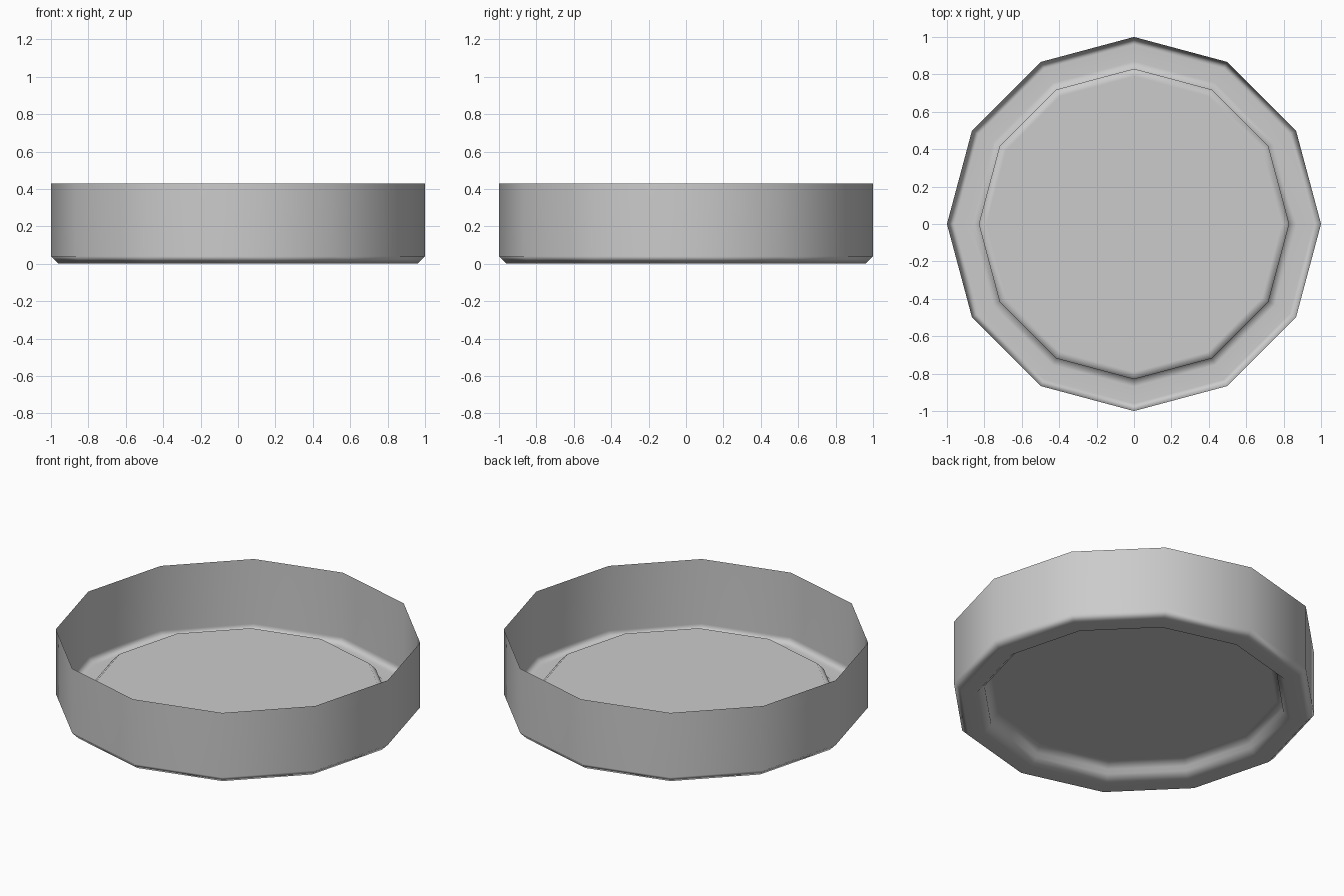
import bpy, bmesh
from math import cos, sin, pi

if "Cube" in bpy.data.objects:
    bpy.data.objects.remove(bpy.data.objects["Cube"])

SIDES = 12
# Profile (radius, height): rim, wall, lower chamfer, foot ring, raised floor step
PROFILE = [(1.0, 0.43), (1.0, 0.04), (0.96, 0.0), (0.87, 0.0),
           (0.83, 0.04), (0.83, 0.07), (0.79, 0.11)]

bm = bmesh.new()
rings = [[bm.verts.new((r * cos(2 * pi * i / SIDES), r * sin(2 * pi * i / SIDES), z))
          for i in range(SIDES)] for r, z in PROFILE]

# Thin shell wall, open at the top
for a, b in zip(rings, rings[1:]):
    for i in range(SIDES):
        j = (i + 1) % SIDES
        bm.faces.new((a[i], b[i], b[j], a[j]))

# Flat raised floor, facing the same side as the shell's outside
bm.faces.new(list(reversed(rings[-1])))
bm.normal_update()
for f in bm.faces:
    f.smooth = True

mesh = bpy.data.meshes.new("round_dish")
bm.to_mesh(mesh)
bm.free()
dish = bpy.data.objects.new("round_dish", mesh)
bpy.context.collection.objects.link(dish)

# Keep the large flats flat and let the chamfers carry the rounding
weighted = dish.modifiers.new("weighted_normals", 'WEIGHTED_NORMAL')
weighted.weight = 80
